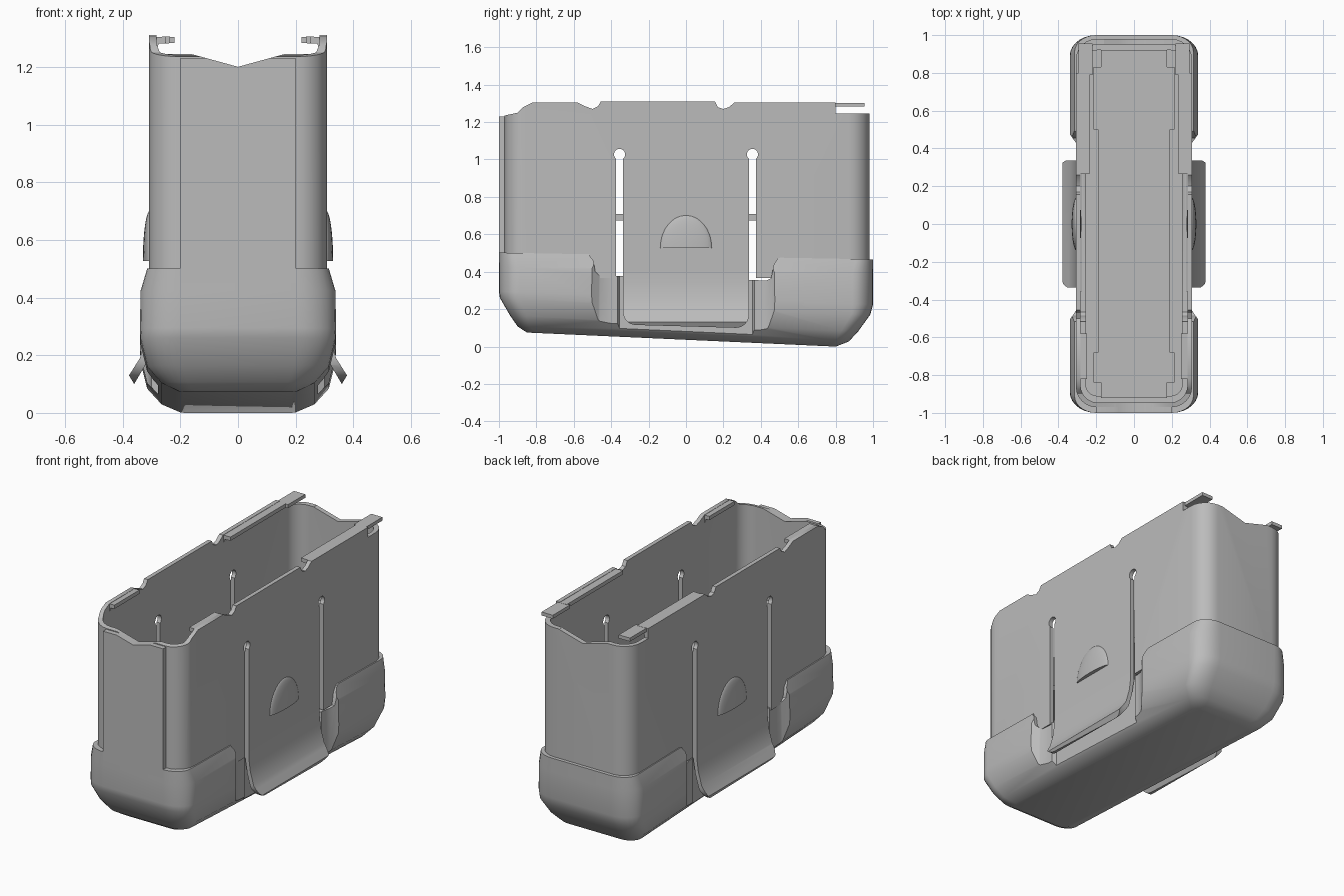
import bpy, bmesh, math
from mathutils import Vector

cube = bpy.data.objects.get("Cube")
if cube:
    bpy.data.objects.remove(cube, do_unlink=True)

grey = bpy.data.materials.new("warm grey metal")
grey.use_nodes = True
grey.diffuse_color = (0.5, 0.5, 0.5, 1)
grey.node_tree.nodes["Principled BSDF"].inputs["Base Color"].default_value = (0.5, 0.5, 0.5, 1)


def add_object(name, bm):
    bmesh.ops.recalc_face_normals(bm, faces=bm.faces)
    mesh = bpy.data.meshes.new(name)
    bm.to_mesh(mesh)
    bm.free()
    mesh.materials.append(grey)
    obj = bpy.data.objects.new(name, mesh)
    bpy.context.collection.objects.link(obj)
    return obj


def loft(name, rings):
    """Solid skinned through closed rings of equal point count."""
    bm = bmesh.new()
    loops = [[bm.verts.new(p) for p in ring] for ring in rings]
    for a, b in zip(loops, loops[1:]):
        for i in range(len(a)):
            j = (i + 1) % len(a)
            bm.faces.new((a[i], a[j], b[j], b[i]))
    bm.faces.new(loops[0])
    bm.faces.new(loops[-1])
    return add_object(name, bm)


def prism(name, outline, axis, lo, hi):
    """Extrude a 2D outline along the named axis."""
    def place(p, d):
        return {"x": (d, p[0], p[1]), "y": (p[0], d, p[1]), "z": (p[0], p[1], d)}[axis]
    return loft(name, [[place(p, d) for p in outline] for d in (lo, hi)])


def rounded(hx, y0, y1, cx, cy, steps=6):
    """Plan outline with elliptical corners."""
    pts = []
    corners = [(hx - cx, y1 - cy), (cx - hx, y1 - cy), (cx - hx, y0 + cy), (hx - cx, y0 + cy)]
    for q, (x, y) in enumerate(corners):
        for k in range(steps + 1):
            a = (q + k / steps) * math.pi / 2
            pts.append((x + cx * math.cos(a), y + cy * math.sin(a)))
    return pts


def boolean(obj, cutters, operation="DIFFERENCE"):
    for cutter in cutters:
        cutter.hide_render = True
        mod = obj.modifiers.new("cut", "BOOLEAN")
        mod.operation, mod.solver, mod.object = operation, "EXACT", cutter
        bpy.context.view_layer.objects.active = obj
        bpy.ops.object.modifier_apply(modifier=mod.name)
        bpy.data.objects.remove(cutter, do_unlink=True)


def mirrored(outline):
    return [(-x, y) for x, y in outline]


# Thin tubular body with rounded corners
shell = prism("body_shell", rounded(0.308, -0.97, 0.98, 0.11, 0.11), "z", 0.365, 1.31)
inner = prism("cut_inner", rounded(0.283, -0.945, 0.95, 0.09, 0.09), "z", 0.2, 1.5)
# Stepped top edge along the side walls
top_edge = [(-1.1, 1.23), (-0.97, 1.235), (-0.9, 1.25), (-0.87, 1.28), (-0.82, 1.305),
            (-0.58, 1.305), (-0.54, 1.285), (-0.5, 1.27), (-0.47, 1.285), (-0.45, 1.32),
            (0.15, 1.32), (0.17, 1.28), (0.2, 1.27), (0.23, 1.28), (0.26, 1.305),
            (0.8, 1.305), (0.8, 1.245), (1.1, 1.245), (1.1, 1.5), (-1.1, 1.5)]
# Dip in the middle of both end walls
dip = [(0.08 * k - 0.16, 1.222 - 0.022 * math.cos((k - 2) * math.pi / 2)) for k in range(5)]
dip = [(-0.17, 1.5)] + dip + [(0.17, 1.5)]
cuts = [inner, prism("cut_top", top_edge, "x", -1, 1), prism("cut_dip", dip, "y", -1.2, 1.2)]
# Spring slots: narrow legs with round upper ends, through both walls
for s in (-1, 1):
    c = s * 0.355
    slot = [(c - 0.018, 0.2), (c + 0.018, 0.2)]
    for k in range(15):
        a = math.radians(-53 + k * 286 / 14)
        slot.append((c + 0.03 * math.cos(a), 1.027 + 0.03 * math.sin(a)))
    cuts.append(prism("cut_slot", slot, "x", -1, 1))
boolean(shell, cuts)

# Raised flat strip on the front wall
strip = prism("front_strip", [(-0.2, -1), (0.2, -1), (0.2, -0.95), (-0.2, -0.95)], "z", 0.45, 1.23)
boolean(strip, [prism("cut_strip_dip", dip, "y", -1.2, 1.2)])


# Bowl-shaped base with a sloping underside
def base_ring(height, hx, y0, y1, cx, cy, slope):
    return [(x, y, height - slope * y) for x, y in rounded(hx, y0, y1, cx, cy, 7)]


base = loft("base_cover", [
    base_ring(0.036, 0.2, -0.85, 0.8, 0.05, 0.05, 0.0455),
    base_ring(0.066, 0.265, -0.9, 0.87, 0.09, 0.07, 0.0455),
    base_ring(0.122, 0.315, -0.94, 0.92, 0.12, 0.09, 0.0455),
    base_ring(0.215, 0.338, -0.995, 0.985, 0.135, 0.1, 0.0455),
    base_ring(0.26, 0.34, -1, 1, 0.14, 0.11, 0.035),
    base_ring(0.405, 0.338, -1, 1, 0.138, 0.11, 0.02),
    base_ring(0.484, 0.315, -1, 1, 0.115, 0.09, 0.018)])
cavity = prism("cut_cavity", rounded(0.255, -0.91, 0.92, 0.06, 0.06), "z", 0.15, 0.9)
side_notch = [(-0.53, 0.7), (-0.515, 0.485), (-0.495, 0.46), (-0.485, 0.4), (-0.465, 0.38),
              (0.43, 0.353), (0.455, 0.365), (0.47, 0.44), (0.49, 0.47), (0.53, 0.485), (0.53, 0.7)]
waist = [(0.5, -0.53), (0.36, -0.53), (0.336, -0.5), (0.308, -0.46), (0.3, -0.4), (0.3, -0.365),
         (0.278, -0.355), (0.278, 0.355), (0.3, 0.365), (0.3, 0.39), (0.308, 0.43),
         (0.336, 0.47), (0.36, 0.5), (0.5, 0.5)]
boolean(base, [cavity, prism("cut_notch", side_notch, "x", -1, 1),
               prism("cut_waist", waist, "z", -0.1, 0.7),
               prism("cut_waist", mirrored(waist), "z", -0.1, 0.7)])

# Follower plate inside the body
half = [(0.175, -0.92), (0.175, -0.84), (0.215, -0.84), (0.215, -0.68), (0.19, -0.68),
        (0.19, 0.5), (0.215, 0.5), (0.215, 0.83), (0.175, 0.83), (0.175, 0.92)]
prism("follower_plate", half + mirrored(half)[::-1], "z", 0.675, 0.708)

# Flared release tabs, thumb bumps and feed lips on both sides
flare = [(0.308, 0.4), (0.309, 0.34), (0.318, 0.27), (0.34, 0.19), (0.378, 0.13), (0.36, 0.1),
         (0.322, 0.165), (0.298, 0.25), (0.284, 0.34), (0.283, 0.4)]
tab_outline = [(-0.337, 0.6), (0.337, 0.6)]
for cy, cz, start in ((0.267, 0.17, 0), (-0.267, 0.185, -90)):
    for k in range(7):
        a = math.radians(start - 15 * k)
        tab_outline.append((cy + 0.07 * math.cos(a), cz + 0.07 * math.sin(a)))


def lip_outline(tip):
    return [(0.283, 1.255), (0.305, 1.255), (0.305, 1.285), (0.292, 1.303),
            (tip, 1.305), (tip, 1.282), (0.275, 1.28)]


for side, sign in (("left", 1), ("right", -1)):
    def flip(pts):
        return [(sign * x, z) for x, z in pts]

    tab = prism(side + "_release_tab", flip(flare), "y", -0.4, 0.4)
    boolean(tab, [prism("tab_outline", tab_outline, "x", -1, 1)], "INTERSECT")

    bm = bmesh.new()
    bmesh.ops.create_uvsphere(bm, u_segments=32, v_segments=20, radius=1)
    cut = bmesh.ops.bisect_plane(bm, geom=bm.verts[:] + bm.edges[:] + bm.faces[:],
                                 plane_co=(0, 0, 0.01), plane_no=(0, 0, -1), clear_outer=True)
    bmesh.ops.contextual_create(bm, geom=[e for e in cut["geom_cut"]
                                          if isinstance(e, bmesh.types.BMEdge)])
    for v in bm.verts:
        v.co = Vector((sign * 0.304 + v.co.x * 0.026, v.co.y * 0.14, 0.525 + v.co.z * 0.178))
    add_object(side + "_thumb_bump", bm)

    prism(side + "_front_lip", flip(lip_outline(0.25)), "y", -0.82, -0.58)
    prism(side + "_rear_lip", flip(lip_outline(0.235)), "y", 0.265, 0.8)
    finger = [(0.22, 1.282), (0.295, 1.282), (0.295, 1.303), (0.22, 1.303)]
    prism(side + "_lip_finger", flip(finger), "y", 0.79, 0.955)

# Smooth the rounded parts while keeping the edges sharp
bpy.ops.object.select_all(action="DESELECT")
for obj in bpy.context.scene.objects:
    if obj.type == "MESH" and grey.name in obj.data.materials:
        obj.select_set(True)
        bpy.context.view_layer.objects.active = obj
bpy.ops.object.shade_smooth_by_angle(angle=math.radians(32))
